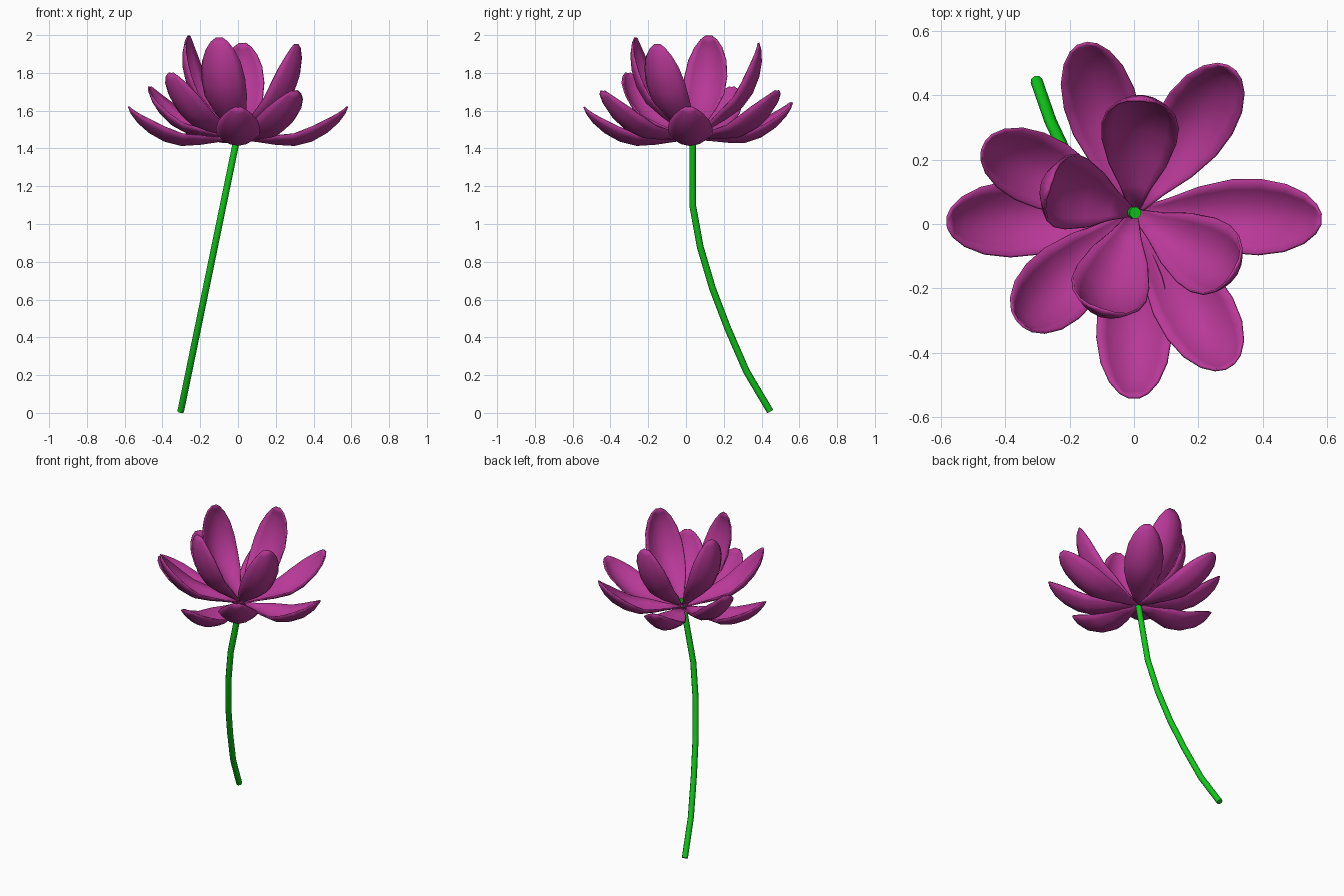
import bpy, bmesh, math
from mathutils import Matrix, Vector

if "Cube" in bpy.data.objects:
    bpy.data.objects.remove(bpy.data.objects["Cube"])


def material(name, rgb):
    m = bpy.data.materials.new(name)
    m.diffuse_color = (*rgb, 1)
    m.use_nodes = True
    m.node_tree.nodes["Principled BSDF"].inputs["Base Color"].default_value = m.diffuse_color
    return m


petal_mat = material("petal_magenta", (0.48, 0.04, 0.31))
stem_mat = material("stem_green", (0.005, 0.58, 0.01))
CENTRE = Vector((0, 0.035, 1.45))

# Petal stations: distance along, spine height, half width, edge lift
STATIONS = [(0.0, 0.0, 0.012, 0.0), (0.10, -0.012, 0.045, 0.018),
            (0.20, -0.027, 0.086, 0.045), (0.30, -0.033, 0.112, 0.06),
            (0.39, -0.010, 0.116, 0.072), (0.47, 0.035, 0.103, 0.066),
            (0.53, 0.088, 0.076, 0.045), (0.565, 0.135, 0.045, 0.022),
            (0.58, 0.17, 0.016, 0.002)]
ACROSS = (-1, -0.75, -0.4, 0, 0.4, 0.75, 1)


def petal(name, azimuth, pitch, scale=1.0):
    bm = bmesh.new()
    rows = [[bm.verts.new((x, w * t, z + lift * t * t)) for t in ACROSS]
            for x, z, w, lift in STATIONS]
    for a, b in zip(rows, rows[1:]):
        for i in range(len(ACROSS) - 1):
            bm.faces.new((a[i], b[i], b[i + 1], a[i + 1]))
    bm.transform(Matrix.Translation(CENTRE)
                 @ Matrix.Rotation(math.radians(azimuth), 4, 'Z')
                 @ Matrix.Rotation(math.radians(-pitch), 4, 'Y')
                 @ Matrix.Scale(scale, 4))
    me = bpy.data.meshes.new(name)
    bm.to_mesh(me)
    bm.free()
    me.materials.append(petal_mat)
    ob = bpy.data.objects.new(name, me)
    bpy.context.collection.objects.link(ob)
    s = ob.modifiers.new("thickness", 'SOLIDIFY')
    s.thickness = 0.008
    s.offset = 0
    me.shade_smooth()
    bpy.context.view_layer.objects.active = ob
    ob.select_set(True)
    bpy.ops.object.shade_smooth_by_angle(angle=math.radians(40))
    ob.select_set(False)


# Outer ring, spreading: azimuth, pitch, scale
OUTER = [(-2, 0, 1), (56, 9, 0.99), (107, 3, 0.96), (156, 12, 0.96),
         (183, 0, 1), (224, 19, 1), (270, 0, 0.99), (302, 8, 1.02)]
# Inner ring, upright
INNER = [(86, 39, 1.02), (162, 47, 1.01), (252, 43, 1.03), (-31, 38, 1.02)]
for i, p in enumerate(OUTER):
    petal(f"outer_petal_{i + 1}", *p)
for i, p in enumerate(INNER):
    petal(f"inner_petal_{i + 1}", *p)

# Curved stem
path = [(0.445, 0.009), (0.32, 0.22), (0.22, 0.45), (0.14, 0.66),
        (0.075, 0.88), (0.035, 1.10), (0.035, 1.30), (0.035, 1.50)]
cu = bpy.data.curves.new("stem", 'CURVE')
cu.dimensions = '3D'
cu.bevel_depth = 0.019
cu.bevel_resolution = 2
cu.use_fill_caps = True
sp = cu.splines.new('POLY')
sp.points.add(len(path) - 1)
for pt, (y, z) in zip(sp.points, path):
    pt.co = (-0.305 + 0.206 * z, y, z, 1)
cu.materials.append(stem_mat)
bpy.context.collection.objects.link(bpy.data.objects.new("stem", cu))
